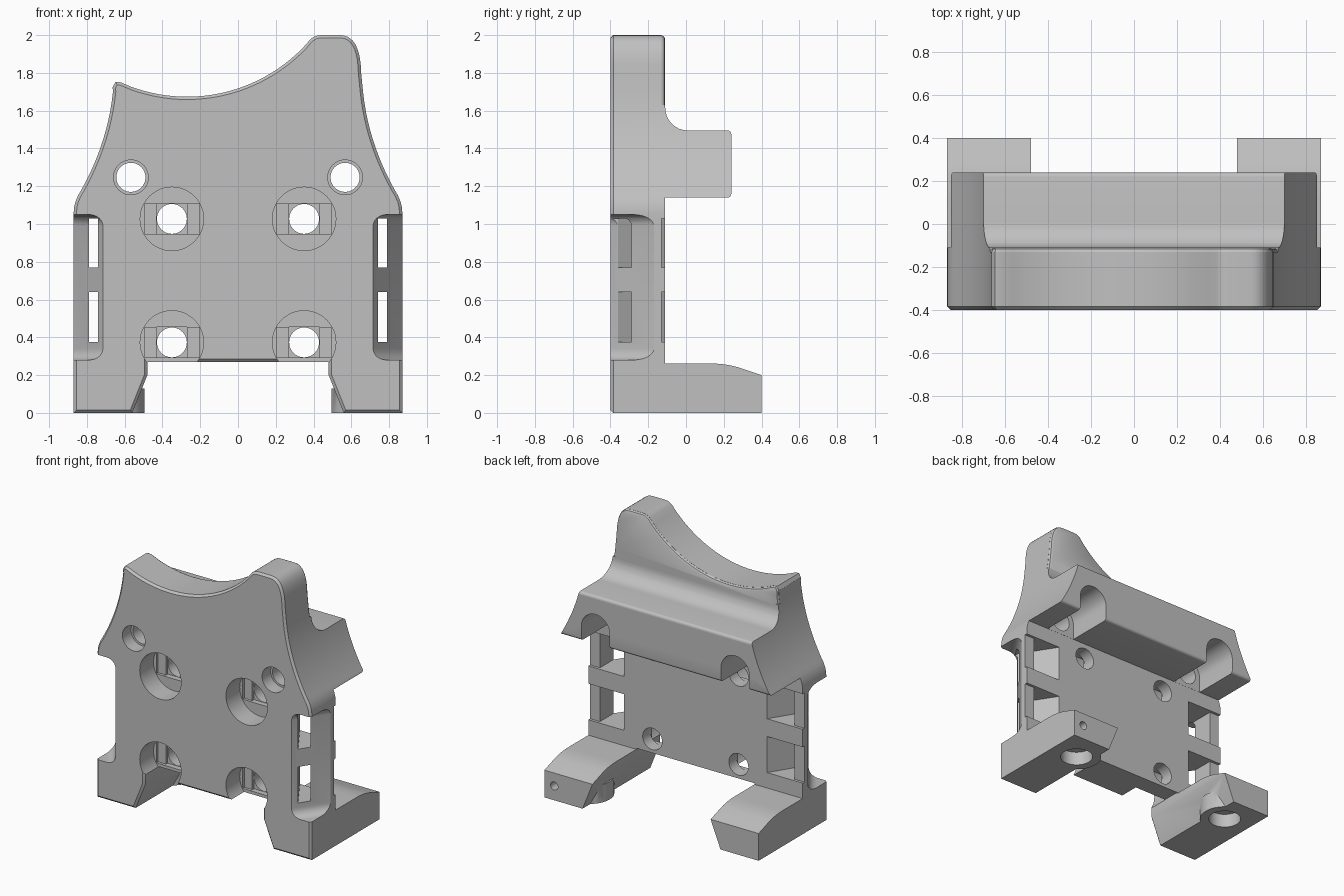
import bpy, bmesh
from math import sin, cos, pi, sqrt
from mathutils import Vector

old = bpy.data.objects.get("Cube")
if old:
    bpy.data.objects.remove(old, do_unlink=True)

grey = bpy.data.materials.new("light_grey")
grey.use_nodes = True
COLOUR = (0.53, 0.53, 0.53, 1)
grey.diffuse_color = COLOUR
grey.node_tree.nodes["Principled BSDF"].inputs["Base Color"].default_value = COLOUR


# Axis mappings for profiles: along y, along x, along z
def along_y(a, b, t): return (a, t, b)
def along_x(a, b, t): return (t, a, b)
def along_z(a, b, t): return (a, b, t)


def inset(pts, d):
    """Move a counter-clockwise profile inwards with mitred corners."""
    out = []
    for i, p in enumerate(pts):
        p, before, after = Vector(p), Vector(pts[i - 1]), Vector(pts[(i + 1) % len(pts)])
        u, v = (p - before).normalized(), (after - p).normalized()
        n = Vector((-u.y, u.x)) + Vector((-v.y, v.x))
        out.append(tuple(p + n * (2 * d / n.length_squared)))
    return out


def loft(name, loops, axis):
    """Skin a stack of (profile, position) pairs into a closed solid."""
    bm = bmesh.new()
    rings = [[bm.verts.new(axis(a, b, t)) for a, b in pts] for pts, t in loops]
    bm.faces.new(rings[0])
    bm.faces.new(rings[-1][::-1])
    for lower, upper in zip(rings, rings[1:]):
        for i in range(len(lower)):
            j = (i + 1) % len(lower)
            bm.faces.new((lower[i], upper[i], upper[j], lower[j]))
    bm.normal_update()
    if bm.calc_volume(signed=True) < 0:
        bmesh.ops.reverse_faces(bm, faces=bm.faces[:])
    me = bpy.data.meshes.new(name)
    bm.to_mesh(me)
    bm.free()
    ob = bpy.data.objects.new(name, me)
    bpy.context.collection.objects.link(ob)
    me.materials.append(grey)
    return ob


def prism(name, pts, axis, lo, hi):
    return loft(name, [(pts, lo), (pts, hi)], axis)


def combine(target, other, operation='DIFFERENCE'):
    mod = target.modifiers.new("combine", 'BOOLEAN')
    mod.operation = operation
    mod.solver = 'EXACT'
    mod.object = other
    bpy.context.view_layer.objects.active = target
    bpy.ops.object.modifier_apply(modifier=mod.name)
    bpy.data.objects.remove(other, do_unlink=True)


def circle(x, y, r, n=40):
    return [(x + r * cos(2 * pi * i / n), y + r * sin(2 * pi * i / n)) for i in range(n)]


def rect(x0, y0, x1, y1):
    return [(x0, y0), (x1, y0), (x1, y1), (x0, y1)]


def bezier(p, c, q, n=8):
    return [tuple((1 - t) ** 2 * p[k] + 2 * t * (1 - t) * c[k] + t * t * q[k] for k in (0, 1))
            for t in (i / n for i in range(n + 1))]


def arc(cx, cy, r, a0, a1, n=8):
    return [(cx + r * cos(a0 + (a1 - a0) * i / n), cy + r * sin(a0 + (a1 - a0) * i / n))
            for i in range(n + 1)]


# Front outline: feet, flared flanks, tall shoulder and scooped crest
flank = ([(0.48, 0.27), (0.48, 0.2), (0.56, 0), (0.87, 0)]
         + bezier((0.87, 1.06), (0.87, 1.12), (0.83, 1.18), 4)
         + bezier((0.83, 1.18), (0.69, 1.43), (0.662, 1.70), 14)[1:])
shoulder = (bezier((0.652, 1.8), (0.648, 2), (0.54, 2), 10)
            + bezier((0.44, 2), (0.41, 2), (0.385, 1.98), 4))
crest = [(x, 2.53 - sqrt(0.856 ** 2 - (x + 0.27) ** 2))
         for x in (0.385 - 0.985 * i / 28 for i in range(1, 28))]
tip = [(-0.62, 1.75), (-0.648, 1.752), (-0.664, 1.725)]
outline = flank + shoulder + crest + tip + [(-x, z) for x, z in reversed(flank)]
body = loft("bracket_body", [(inset(outline, 0.015), -0.4), (outline, -0.385),
                             (outline, 0.6)], along_y)

# Side profile: sloped foot, thin plate, shelf with filleted root
side = ([(-0.6, -0.2), (0.4, -0.2), (0.4, 0.2)]
        + bezier((0.28, 0.24), (0.21, 0.262), (0.12, 0.262), 5)
        + [(-0.11, 0.262), (-0.11, 1.14)]
        + arc(0.22, 1.16, 0.02, -pi / 2, 0, 4) + arc(0.22, 1.475, 0.02, 0, pi / 2, 4)
        + arc(0.01, 1.615, 0.12, 1.5 * pi, pi) + [(-0.11, 2.2), (-0.6, 2.2)])
combine(body, prism("side_profile", side, along_x, -1.2, 1.2), 'INTERSECT')

# Soften the rear rim of the crest
rim = prism("rim_cutter", rect(-1, 1.63, 1, 2.1), along_y, -0.13, -0.09)
core = loft("rim_core", [(inset(outline, d), y) for d, y in (
    (-0.005, -0.15), (0.001, -0.13), (0.007, -0.117), (0.02, -0.11), (0.02, -0.05))], along_y)
combine(rim, core)
combine(body, rim)

for s in (-1, 1):
    # Round pad under each foot with its blind socket
    combine(body, prism("foot_pad", circle(s * 0.665, 0.178, 0.17), along_z, 0, 0.13), 'UNION')
    combine(body, prism("foot_socket", circle(s * 0.665, 0.178, 0.11), along_z, -0.1, 0.1))

    # Slanted recess on the flank, rounded at both ends
    def along_slant(d, z, t):
        return (s * (0.715 + 0.559 * t + 0.829 * d), -0.4 + 0.829 * t - 0.559 * d, z)
    recess = ([(0.5, 0.28), (0.5, 1.05)] + arc(0.06, 0.99, 0.06, pi / 2, pi, 6)
              + arc(0.06, 0.34, 0.06, pi, 1.5 * pi, 6))
    combine(body, prism("flank_recess", recess, along_slant, -0.15, 0.4))

    # Strap slots: narrow in front, flaring to a pocket behind the plate
    slot = [(0.74, -0.6), (0.79, -0.6), (0.79, -0.13), (1, -0.13), (1, -0.05),
            (0.54, -0.05), (0.58, -0.11), (0.74, -0.36)]
    for z0, z1 in ((0.375, 0.64), (0.77, 1.03)):
        combine(body, prism("strap_slot", [(s * x, y) for x, y in slot], along_z, z0, z1))

    # Screw holes: counterbore, bridging steps, through hole
    x = s * 0.35
    for z in (0.373, 1.027):
        combine(body, prism("counterbore", circle(x, z, 0.168, 48), along_y, -0.6, -0.24))
        combine(body, prism("bridge_step", rect(x - 0.145, z - 0.08, x + 0.145, z + 0.08),
                            along_y, -0.3, -0.22))
        combine(body, prism("square_step", rect(x - 0.081, z - 0.081, x + 0.081, z + 0.081),
                            along_y, -0.3, -0.2))
        combine(body, prism("screw_hole", circle(x, z, 0.079), along_y, -0.6, 0))

    # Upper hole opening into an arched channel under the shelf
    x = s * 0.567
    combine(body, prism("upper_counterbore", circle(x, 1.247, 0.092), along_y, -0.6, -0.3))
    combine(body, prism("upper_hole", circle(x, 1.247, 0.077), along_y, -0.6, 0))
    arch = arc(x, 1.247, 0.115, 0, pi, 20) + [(x - 0.115, 1.05), (x + 0.115, 1.05)]
    combine(body, prism("shelf_arch", arch, along_y, -0.109, 0.5))

# Small pin hole in the back of one foot
combine(body, prism("pin_hole", circle(0.79, 0.105, 0.03, 24), along_y, 0.2, 0.6))

for ob in bpy.context.selected_objects:
    ob.select_set(False)
body.select_set(True)
bpy.context.view_layer.objects.active = body
bpy.ops.object.shade_smooth_by_angle(angle=0.55)
